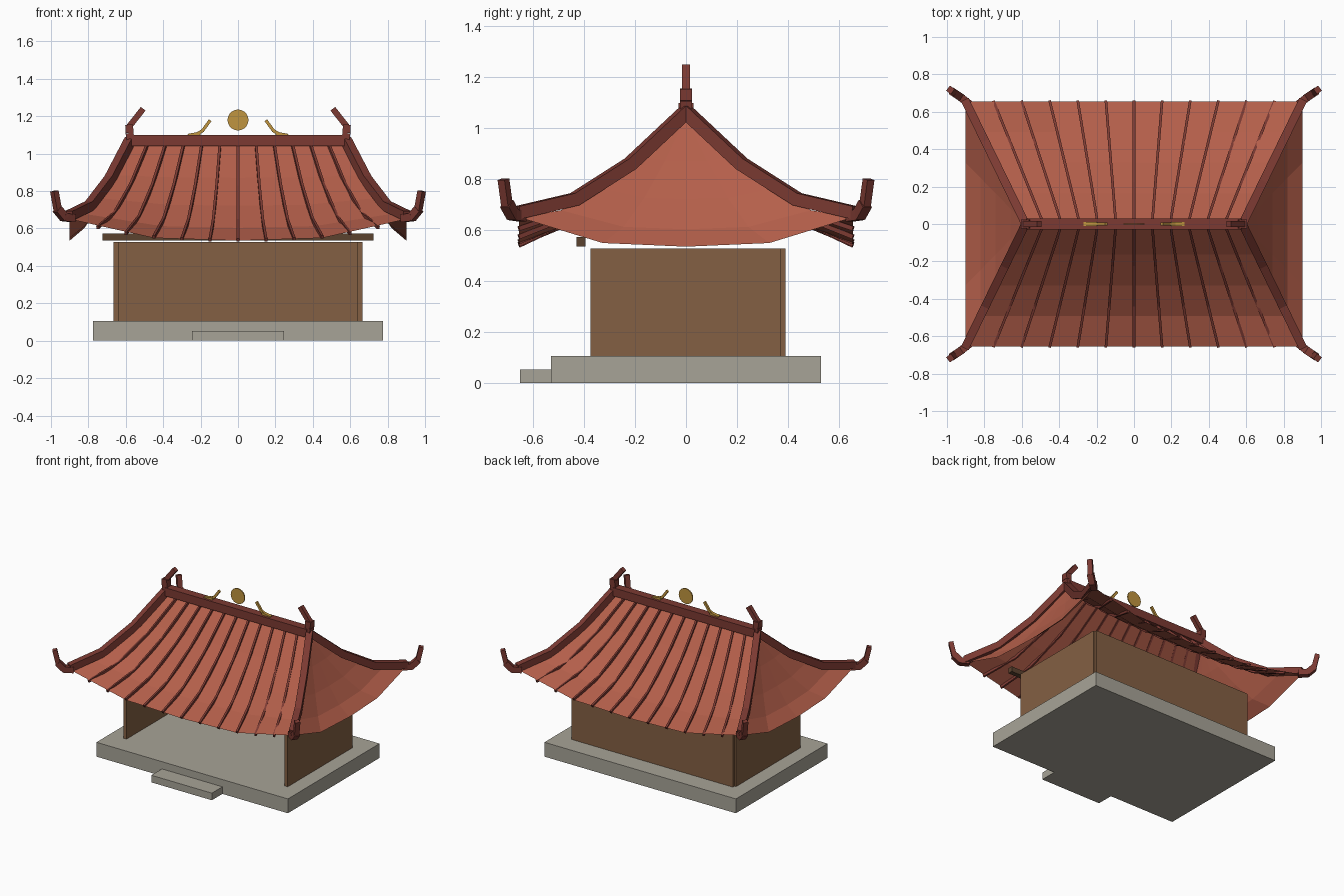
import bpy, bmesh, math
from mathutils import Vector, Matrix

if "Cube" in bpy.data.objects:
    bpy.data.objects.remove(bpy.data.objects["Cube"], do_unlink=True)


def material(name, rgb):
    m = bpy.data.materials.new(name)
    m.use_nodes = True
    m.diffuse_color = (*rgb, 1)
    m.node_tree.nodes["Principled BSDF"].inputs["Base Color"].default_value = (*rgb, 1)
    return m


STONE = material("stone", (0.39, 0.37, 0.31))
WOOD = material("wall wood", (0.231, 0.117, 0.056))
DARK = material("dark wood", (0.105, 0.055, 0.028))
TILE = material("roof tile", (0.456, 0.114, 0.069))
TRIM = material("roof trim", (0.2, 0.042, 0.032))
GOLD = material("gold", (0.53, 0.3, 0.05))


def finish(name, bm, mat):
    mesh = bpy.data.meshes.new(name)
    bm.to_mesh(mesh)
    bm.free()
    mesh.materials.append(mat)
    ob = bpy.data.objects.new(name, mesh)
    bpy.context.collection.objects.link(ob)
    return ob


def box(name, lo, hi, mat):
    lo, hi = Vector(lo), Vector(hi)
    bm = bmesh.new()
    bmesh.ops.create_cube(bm, size=1, matrix=Matrix.Translation((lo + hi) / 2)
                          @ Matrix.Diagonal((*(hi - lo), 1)))
    return finish(name, bm, mat)


def bars(name, points, width, height, mat, extra=0.0):
    """Chain of straight square bars along a path; extra lengthens each bar."""
    bm = bmesh.new()
    for a, b in zip(points, points[1:]):
        a, b = Vector(a), Vector(b)
        d = (b - a).normalized()
        side = d.cross(Vector((0, 0, 1)))
        if side.length < 1e-4:
            side = Vector((0, 1, 0))
        side.normalize()
        up = side.cross(d)
        rot = Matrix((d, side, up)).transposed().to_4x4()
        size = Matrix.Diagonal(((b - a).length + extra, width, height, 1))
        bmesh.ops.create_cube(bm, size=1, matrix=Matrix.Translation((a + b) / 2) @ rot @ size)
    bmesh.ops.recalc_face_normals(bm, faces=bm.faces)
    return finish(name, bm, mat)


# Roof shape: u runs along the eave (-1..1), t runs from ridge (0) to eave (1)
RIDGE_X, EAVE_X, EAVE_Y = 0.58, 0.9, 0.655
EAVE_Z, RIDGE_Z, LIFT = 0.535, 1.045, 0.115


def roof_point(u, t, side_panel=False):
    z = EAVE_Z + (RIDGE_Z - EAVE_Z) * (1 - t) ** 1.45 + LIFT * abs(u) ** 3 * t ** 1.5
    x, y = RIDGE_X + (EAVE_X - RIDGE_X) * t, EAVE_Y * t
    return Vector((x, u * y, z)) if side_panel else Vector((u * x, y, z))


# Platform and step
box("platform", (-0.775, -0.53, 0), (0.775, 0.53, 0.105), STONE)
box("step", (-0.245, -0.652, 0), (0.245, -0.53, 0.052), STONE)

# Walls, open at the front
for label, s in (("left", 1), ("right", -1)):
    xs = sorted((s * 0.64, s * 0.665))
    box(label + "_wall", (xs[0], -0.375, 0.105), (xs[1], 0.373, 0.527), WOOD)
box("back_wall", (-0.652, 0.37, 0.105), (0.652, 0.39, 0.527), WOOD)
box("front_beam", (-0.725, -0.43, 0.535), (0.725, -0.395, 0.573), DARK)

# Curved roof panels
N = 4
for name, side_panel, s in (("front_roof", False, -1), ("back_roof", False, 1),
                            ("left_roof", True, 1), ("right_roof", True, -1)):
    bm = bmesh.new()
    flip = Vector((s, 1, 1)) if side_panel else Vector((1, s, 1))
    grid = [[bm.verts.new(roof_point(2 * i / N - 1, j / N, side_panel) * flip)
             for i in range(N + 1)] for j in range(N + 1)]
    for j in range(N):
        for i in range(N):
            bm.faces.new((grid[j][i], grid[j][i + 1], grid[j + 1][i + 1], grid[j + 1][i]))
    bmesh.ops.remove_doubles(bm, verts=bm.verts, dist=1e-4)
    bm.normal_update()
    for f in bm.faces:
        if f.normal.z < 0:
            f.normal_flip()
    finish(name, bm, TILE)

# Tile ribs on the front and back slopes
for label, s in (("front", -1), ("back", 1)):
    for k in range(-5, 6):
        path = [roof_point(k / 6, j / 3) * Vector((1, s, 1)) + Vector((0, 0, 0.005))
                for j in range(4)]
        bars(f"{label}_rib_{k + 6}", path, 0.014, 0.018, TRIM, 0.004)

# Hip ridges with upturned corner tips
for sx in (1, -1):
    for sy in (1, -1):
        flip = Vector((sx, sy, 1))
        tag = ("back" if sy > 0 else "front") + ("_left" if sx > 0 else "_right")
        path = [(roof_point(1, j / 3) + Vector((0, 0, 0.02))) * flip for j in range(4)]
        bars(tag + "_hip", path, 0.045, 0.05, TRIM, 0.012)
        tip = [(0.885, 0.645, 0.655), (0.93, 0.68, 0.66), (0.963, 0.702, 0.7)]
        bars(tag + "_tip_base", [Vector(p) * flip for p in tip], 0.042, 0.042, TRIM, 0.012)
        horn = [(0.962, 0.702, 0.69), (0.982, 0.717, 0.8)]
        bars(tag + "_tip", [Vector(p) * flip for p in horn], 0.034, 0.032, TRIM)

# Main ridge and its end ornaments
box("main_ridge", (-0.575, -0.03, 1.04), (0.575, 0.03, 1.1), TRIM)
for label, s in (("left", 1), ("right", -1)):
    bars(label + "_ridge_end", [(s * 0.572, 0, 1.06), (s * 0.58, 0, 1.11), (s * 0.582, 0, 1.155)],
         0.048, 0.042, TRIM)
    bars(label + "_ridge_horn", [(s * 0.582, 0, 1.145), (s * 0.507, 0, 1.24)], 0.03, 0.032, TRIM)
    # Gold creature facing the disc
    bars(label + "_creature_body", [(s * 0.268, 0, 1.098), (s * 0.2, 0, 1.11)],
         0.024, 0.016, GOLD)
    bars(label + "_creature_neck", [(s * 0.225, 0, 1.103), (s * 0.19, 0, 1.122),
                                    (s * 0.15, 0, 1.177)], 0.014, 0.017, GOLD, 0.004)

# Gold disc above the ridge
bm = bmesh.new()
bmesh.ops.create_cone(bm, cap_ends=True, segments=20, radius1=0.056, radius2=0.056, depth=0.008,
                      matrix=Matrix.Translation((0, 0, 1.18)) @ Matrix.Rotation(math.pi / 2, 4, "X"))
finish("gold_disc", bm, GOLD)
